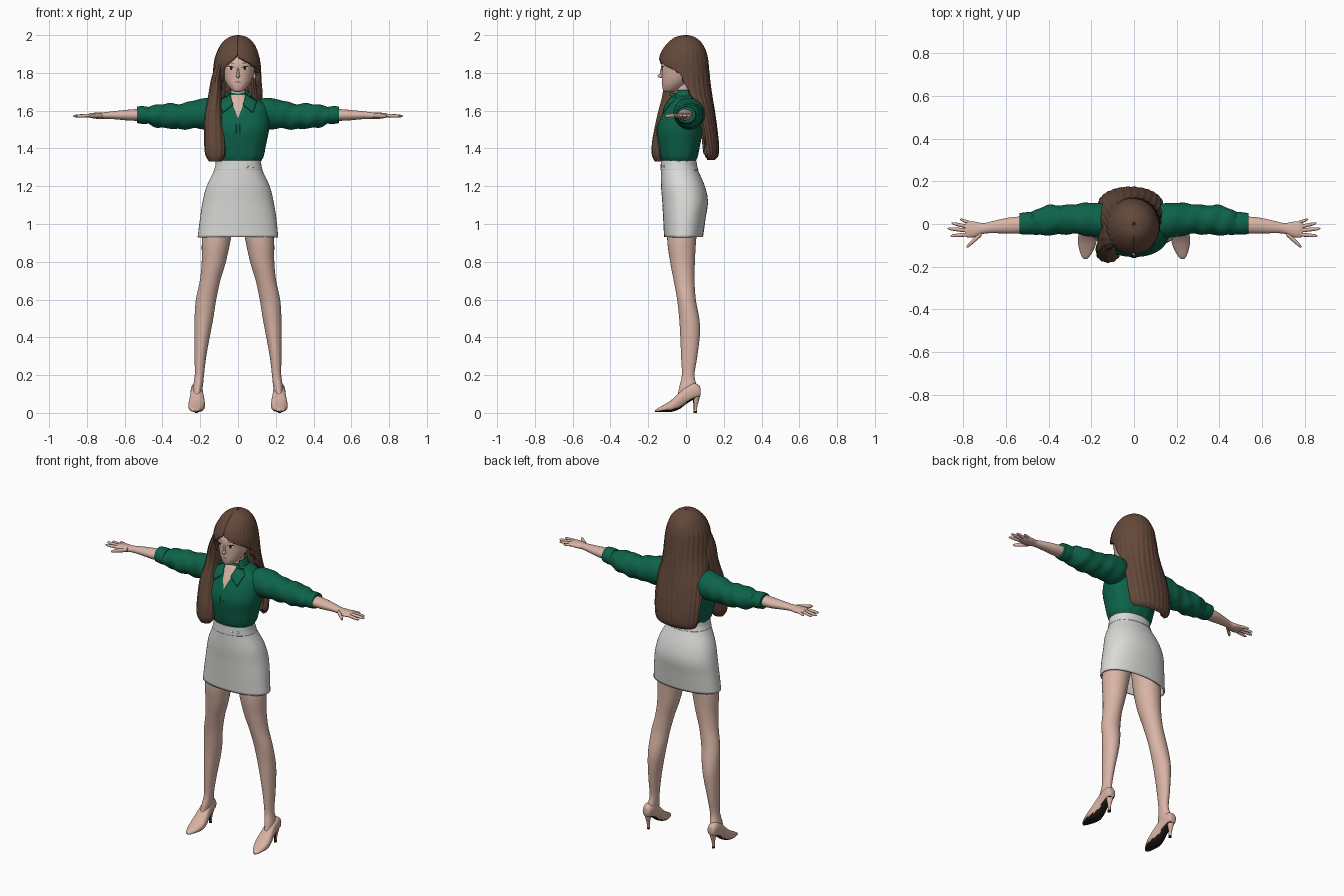
import bpy, bmesh, math
from mathutils import Vector
from mathutils.bvhtree import BVHTree


def material(name, rgb):
    m = bpy.data.materials.new(name)
    m.diffuse_color = (*rgb, 1)
    return m


SKIN = material("skin", (0.70, 0.46, 0.38))
SHOE = material("nude_leather", (0.68, 0.44, 0.36))
HAIR = material("brown_hair", (0.125, 0.065, 0.042))
GREEN = material("green_cloth", (0.004, 0.125, 0.068))
SKIRT = material("off_white_cloth", (0.70, 0.70, 0.68))
DARK = material("near_black", (0.015, 0.012, 0.010))
WHITE = material("eye_white", (0.80, 0.78, 0.75))
LIP = material("lip_pink", (0.50, 0.20, 0.18))


def resample(rows, k=5):
    """Smooth curve through all columns of the section table."""
    out = []
    for i in range(len(rows) - 1):
        p = [rows[max(0, min(len(rows) - 1, i + d))] for d in (-1, 0, 1, 2)]
        for j in range(k):
            f = j / k
            out.append([b + 0.5 * f * (c - a + f * (2*a - 5*b + 4*c - d + f * (3*(b - c) + d - a)))
                        for a, b, c, d in zip(*p)])
    return out + [list(rows[-1])]


def finish(name, bm, mat, mirror=False, thick=0):
    me = bpy.data.meshes.new(name)
    bm.to_mesh(me)
    bm.free()
    ob = bpy.data.objects.new(name, me)
    bpy.context.collection.objects.link(ob)
    me.materials.append(mat)
    if thick:
        s = ob.modifiers.new("thickness", 'SOLIDIFY')
        s.thickness, s.offset = thick, -1
    if mirror:
        ob.modifiers.new("mirror", 'MIRROR')
    return ob


def loft(name, rows, mat, axis='z', n=32, caps=True, p=2.0, wave=None, mirror=False, thick=0):
    """Sections: position, low/high of both cross axes, optional front opening angles."""
    is_open = len(rows[0]) == 7
    bm = bmesh.new()
    rings = []
    for r in resample(sorted(rows, key=lambda q: -q[0])):
        t, u0, u1, v0, v1 = r[:5]
        a, b = [math.radians(max(0, q)) for q in r[5:]] if is_open else (0, 0)
        ring = []
        for j in range(n + is_open):
            ph = a + (math.tau - a - b) * j / n
            w = wave(ph, t) if wave else 1
            s, c = [math.copysign(abs(q) ** (2 / p), q) for q in (math.sin(ph), math.cos(ph))]
            u = (u0 + u1) / 2 + w * s * (u1 - u0) / 2
            v = (v0 + v1) / 2 - w * c * (v1 - v0) / 2
            ring.append(bm.verts.new({'z': (u, v, t), 'x': (t, u, v), 'y': (u, t, v)}[axis]))
        rings.append(ring)
    for A, B in zip(rings, rings[1:]):
        for j in range(n):
            k = (j + 1) % len(A)
            bm.faces.new((A[j], B[j], B[k], A[k]))
    if caps and not is_open:
        bm.faces.new(rings[0])
        bm.faces.new(rings[-1])
        bmesh.ops.recalc_face_normals(bm, faces=bm.faces)
    return finish(name, bm, mat, mirror, thick)


def patch(name, outline, target, off, mat, mirror=False, thick=0):
    """Thin plate with an (x, z) outline laid on the front of a target."""
    tree = BVHTree.FromPolygons([v.co for v in target.data.vertices],
                                [list(f.vertices) for f in target.data.polygons])
    bm = bmesh.new()
    bm.faces.new([bm.verts.new((x, -1, z)) for x, z in outline])
    bmesh.ops.poke(bm, faces=bm.faces[:])
    bmesh.ops.subdivide_edges(bm, edges=bm.edges[:], cuts=3, use_grid_fill=True)
    for v in bm.verts:
        hit = tree.ray_cast(v.co, Vector((0, 1, 0)))[0]
        if hit is None or hit.y > 0:
            hit = tree.find_nearest(Vector((v.co.x, -0.1, v.co.z)))[0]
        v.co.y = hit.y - off
    bm.normal_update()
    if sum(f.normal.y for f in bm.faces) > 0:
        bmesh.ops.reverse_faces(bm, faces=bm.faces[:])
    return finish(name, bm, mat, mirror, thick)


def oval(x, z, rx, rz, tilt=0.0):
    pts = [(rx * math.cos(i * math.tau / 14), rz * math.sin(i * math.tau / 14)) for i in range(14)]
    return [(x + a, z + b + a * tilt) for a, b in pts]


def ball(name, loc, size, mat, mirror=False):
    bm = bmesh.new()
    bmesh.ops.create_uvsphere(bm, u_segments=16, v_segments=10, radius=1)
    for v in bm.verts:
        v.co = Vector(loc) + v.co * Vector(size)
    return finish(name, bm, mat, mirror)


# Head, face and neck
head = loft("head", [
    (1.700, -.015, .015, -.110, -.070), (1.707, -.032, .032, -.120, -.040),
    (1.735, -.056, .056, -.127, .000), (1.77, -.075, .075, -.128, .040),
    (1.81, -.088, .088, -.129, .075), (1.86, -.095, .095, -.128, .085),
    (1.92, -.078, .078, -.095, .075), (1.96, -.040, .040, -.045, .040)], SKIN, p=2.1)
loft("neck", [(1.58, -.055, .055, -.075, .04), (1.64, -.045, .045, -.062, .03),
              (1.70, -.042, .042, -.058, .03), (1.76, -.045, .045, -.06, .035)], SKIN)
ball("nose", (0, -.130, 1.784), (.010, .020, .011), SKIN)
ball("nose_bridge", (0, -.126, 1.803), (.007, .012, .024), SKIN)
ball("ear", (.090, .000, 1.792), (.012, .018, .030), SKIN, True)
patch("eye", oval(.037, 1.824, .018, .009, .15), head, .002, WHITE, True)
patch("iris", oval(.036, 1.824, .008, .009), head, .004, DARK, True)
patch("lashes", oval(.038, 1.833, .020, .003, .15), head, .005, DARK, True)
patch("eyebrow", oval(.039, 1.853, .021, .003, .12), head, .003, HAIR, True)
patch("lips", oval(0, 1.751, .019, .006), head, .003, LIP)


# Hair: parted shell falling behind the shoulders, plus one lock in front
def strands(ph, t):
    return 1 + .013 * min(1, max(0, 1.97 - t) * 8) * math.sin(27 * ph + 3 * math.sin(5 * t))


loft("hair", [
    (2.000, -.008, .008, -.010, .010, 0, 0), (1.990, -.045, .045, -.055, .045, 0, 0),
    (1.965, -.080, .077, -.090, .078, 0, 0), (1.930, -.102, .098, -.120, .100, 0, 0),
    (1.890, -.119, .111, -.139, .113, 2, 2), (1.850, -.127, .119, -.145, .119, 32, 24),
    (1.800, -.132, .122, -.132, .124, 74, 42), (1.740, -.140, .125, -.125, .130, 86, 48),
    (1.670, -.155, .132, -.100, .140, 98, 70), (1.600, -.165, .138, -.040, .152, 100, 92),
    (1.500, -.170, .138, .005, .166, 98, 98), (1.410, -.165, .132, .020, .175, 98, 98),
    (1.360, -.150, .118, .045, .170, 95, 95), (1.338, -.120, .090, .075, .150, 90, 90)],
    HAIR, n=136, wave=strands, thick=.03)
loft("front_hair_lock", [
    (1.865, -.105, -.075, -.095, -.045), (1.78, -.139, -.085, -.115, .015),
    (1.68, -.157, -.088, -.125, .010), (1.58, -.175, -.085, -.150, -.050),
    (1.45, -.178, -.070, -.176, -.080), (1.37, -.173, -.068, -.180, -.098),
    (1.33, -.152, -.090, -.164, -.118)], HAIR, n=64,
    wave=lambda ph, t: 1 + .035 * math.sin(11 * ph + 2 * math.sin(6 * t)))

# Shirt body with open neckline, collar and button strip
shirt = loft("shirt_body", [
    (1.31, -.110, .110, -.120, .045), (1.335, -.120, .122, -.127, .052),
    (1.36, -.132, .135, -.136, .062), (1.42, -.145, .148, -.146, .075),
    (1.50, -.163, .165, -.154, .090), (1.57, -.168, .168, -.132, .098),
    (1.62, -.160, .160, -.106, .092), (1.65, -.125, .125, -.088, .075),
    (1.675, -.070, .070, -.074, .055), (1.69, -.050, .050, -.064, .045)], GREEN, n=64, p=2.25,
    wave=lambda ph, t: 1 + .012 * math.sin(13 * ph) * max(0, min(1, (1.46 - t) * 10)))
patch("neckline_skin", [(-.048, 1.683), (0, 1.56), (.048, 1.683)], shirt, .004, SKIN)
patch("collar_flap", [(.048, 1.692), (.026, 1.635), (.080, 1.592), (.100, 1.650)],
      shirt, .013, GREEN, True, .009)
loft("collar_band", [(1.71, -.056, .056, -.062, .050, 48, 48),
                     (1.66, -.072, .072, -.080, .062, 40, 40)], GREEN, thick=.008)
patch("button_strip", [(-.012, 1.34), (.012, 1.34), (.012, 1.555), (-.012, 1.555)],
      shirt, .005, GREEN)


# Sleeves, cuffs, arms and hands
def creases(ph, t):
    fade = max(0, min(1, (t - .15) * 8))
    return 1 + fade * (.045 * math.sin(75 * t + 2 * ph) + .025 * math.sin(48 * t - 3 * ph))


loft("sleeve", [
    (.09, -.060, .080, 1.530, 1.650), (.15, -.066, .098, 1.502, 1.668),
    (.22, -.056, .099, 1.505, 1.657), (.30, -.046, .090, 1.502, 1.638),
    (.38, -.052, .088, 1.507, 1.637), (.44, -.052, .078, 1.515, 1.630),
    (.49, -.044, .050, 1.538, 1.614)], GREEN, 'x', mirror=True, wave=creases)
loft("cuff", [(.478, -.048, .056, 1.530, 1.621), (.508, -.050, .055, 1.530, 1.624),
              (.536, -.047, .051, 1.535, 1.622)], GREEN, 'x', mirror=True)
loft("forearm_and_palm", [
    (.50, -.045, .036, 1.545, 1.611), (.58, -.045, .031, 1.548, 1.605),
    (.66, -.043, .014, 1.555, 1.597), (.705, -.046, .004, 1.557, 1.592),
    (.74, -.060, .010, 1.556, 1.590), (.775, -.064, .012, 1.561, 1.588),
    (.793, -.056, .005, 1.567, 1.583)], SKIN, 'x', mirror=True)
fingers = {  # base x, base y, tip x, tip y, radius
    "little_finger": (.765, .004, .815, .022, .0080), "ring_finger": (.775, -.014, .855, .004, .0090),
    "middle_finger": (.775, -.031, .873, -.021, .0095), "index_finger": (.775, -.049, .860, -.056, .0092),
    "thumb": (.715, -.045, .785, -.108, .0125)}
for name, (xa, ya, xb, yb, r) in fingers.items():
    rows = []
    for f, k in ((0, 1), (.45, .95), (.85, .75), (1, .2)):
        y, z = ya + (yb - ya) * f, 1.575 - .004 * f
        rows.append((xa + (xb - xa) * f, y - r * k, y + r * k, z - r * k, z + r * k))
    loft(name, rows, SKIN, 'x', n=12, mirror=True)

# Skirt with waistband and buttons
loft("skirt", [
    (1.335, -.116, .119, -.131, .053), (1.29, -.124, .127, -.132, .062),
    (1.20, -.166, .168, -.132, .100), (1.12, -.187, .188, -.126, .116),
    (1.03, -.201, .203, -.121, .104), (.93, -.214, .213, -.116, .090)],
    SKIRT, n=48, caps=False, p=2.2, thick=.008)
loft("waistband", [(1.337, -.118, .121, -.133, .055), (1.31, -.120, .124, -.134, .059),
                   (1.285, -.127, .130, -.135, .066)], SKIRT, n=48, caps=False, p=2.2, thick=.004)
for x in (.045, .075):
    ball("skirt_button", (x, -.126 if x < .06 else -.114, 1.305), (.010, .006, .010), SKIRT)

# Legs
loft("leg", [
    (1.10, .005, .165, -.090, .075), (.93, .036, .190, -.100, .055), (.80, .064, .192, -.084, .047),
    (.70, .094, .202, -.065, .045), (.60, .115, .223, -.047, .052), (.50, .131, .230, -.036, .070),
    (.42, .146, .231, -.031, .074), (.30, .168, .230, -.026, .060), (.20, .180, .229, -.022, .045),
    (.14, .186, .238, -.035, .058), (.09, .195, .242, -.045, .055)], SKIN, mirror=True)

# High-heeled shoes: dark sole chosen by face direction
shoe = loft("shoe", [
    (.078, .206, .234, .098, .125), (.070, .196, .244, .082, .145), (.040, .188, .250, .070, .157),
    (.000, .184, .252, .046, .140), (-.035, .178, .258, .020, .108), (-.075, .175, .263, .006, .070),
    (-.115, .186, .258, .005, .044), (-.150, .206, .246, .005, .025),
    (-.165, .220, .234, .006, .014)], SHOE, 'y', mirror=True, p=2.4)
heel = loft("shoe_heel", [
    (.110, .192, .248, .018, .076), (.075, .204, .237, .034, .071),
    (.035, .212, .229, .040, .060), (.000, .212, .229, .039, .058)], SHOE, n=20, mirror=True)
for ob in (shoe, heel):
    ob.data.materials.append(DARK)
for f in shoe.data.polygons:
    f.material_index = int(f.normal.z < -.6)
for f in heel.data.polygons:
    f.material_index = int(f.normal.y < -.5 or f.center.z < .015)

# Smooth shading with crisp edges
for ob in bpy.context.scene.objects:
    ob.select_set(True)
    bpy.context.view_layer.objects.active = ob
bpy.ops.object.shade_smooth_by_angle(angle=math.radians(45))
